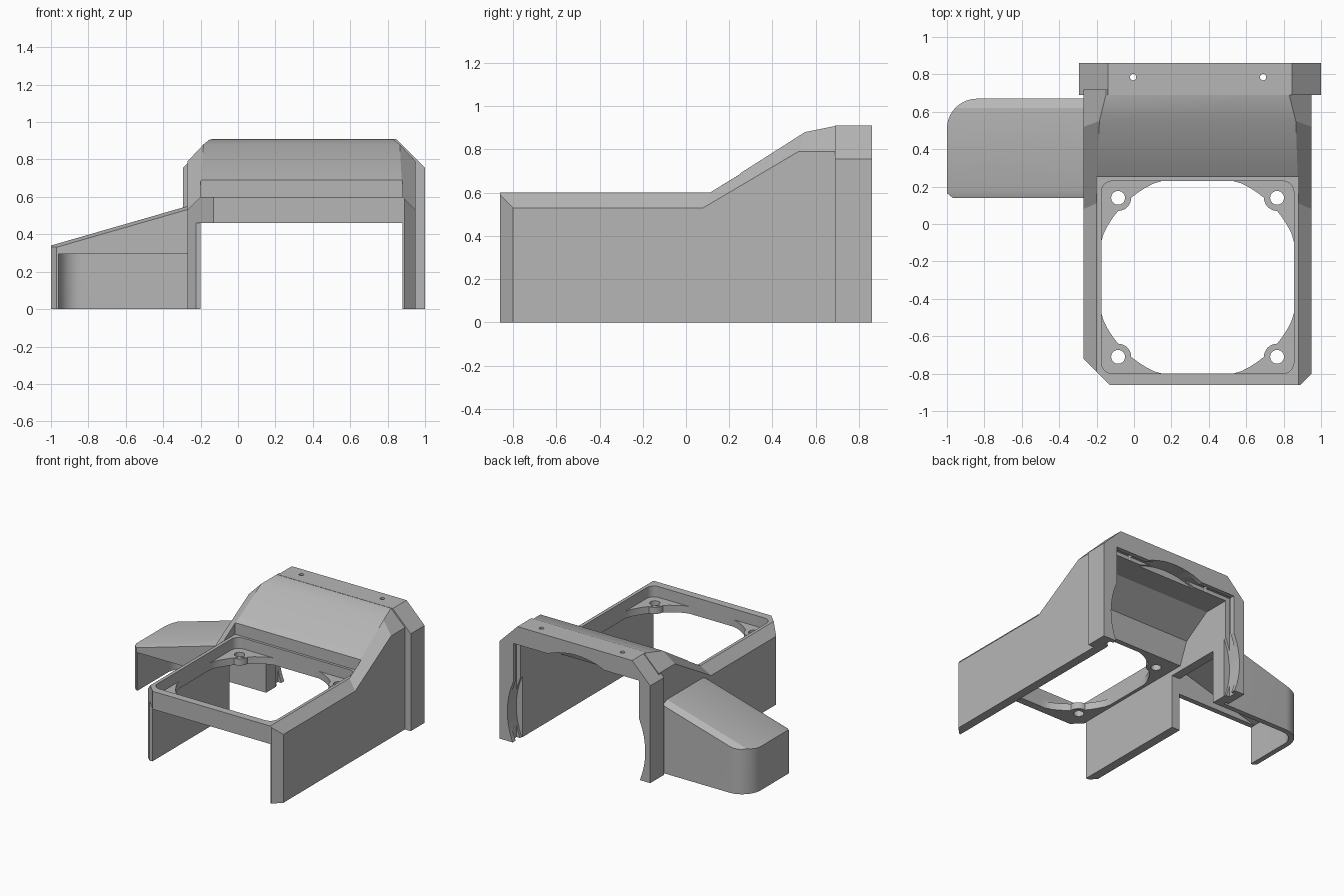
import bpy, bmesh, math
from mathutils import Vector

if "Cube" in bpy.data.objects:
    bpy.data.objects.remove(bpy.data.objects["Cube"])

grey = bpy.data.materials.new("plain grey")
grey.use_nodes = True
grey.diffuse_color = (0.47, 0.47, 0.47, 1)
grey.node_tree.nodes["Principled BSDF"].inputs["Base Color"].default_value = (0.47, 0.47, 0.47, 1)

CX, CY = 0.34, -0.285          # fan centre
IN_L, IN_R = -0.2, 0.88        # inner faces of the side walls


def finish(name, bm):
    bmesh.ops.recalc_face_normals(bm, faces=bm.faces)
    mesh = bpy.data.meshes.new(name)
    bm.to_mesh(mesh)
    bm.free()
    mesh.materials.append(grey)
    ob = bpy.data.objects.new(name, mesh)
    bpy.context.collection.objects.link(ob)
    return ob


def loft(name, rings, planes=()):
    """Skin closed rings, cap the ends, then trim with (point, normal) planes."""
    bm = bmesh.new()
    rows = [[bm.verts.new(p) for p in ring] for ring in rings]
    for a, b in zip(rows, rows[1:]):
        for i in range(len(a)):
            j = (i + 1) % len(a)
            bm.faces.new((a[i], a[j], b[j], b[i]))
    bm.faces.new(rows[0])
    bm.faces.new(rows[-1])
    for co, no in planes:
        geom = bm.verts[:] + bm.edges[:] + bm.faces[:]
        bmesh.ops.bisect_plane(bm, geom=geom, plane_co=co, plane_no=no, clear_outer=True)
        bmesh.ops.holes_fill(bm, edges=[e for e in bm.edges if e.is_boundary])
    return finish(name, bm)


def prism(name, pts, lo, hi, axis="z", planes=()):
    place = {"x": lambda p, t: (t, p[0], p[1]),
             "y": lambda p, t: (p[0], t, p[1]),
             "z": lambda p, t: (p[0], p[1], t)}[axis]
    return loft(name, [[place(p, t) for p in pts] for t in (lo, hi)], planes)


def box(name, x0, x1, y0, y1, z0, z1):
    return prism(name, [(x0, y0), (x1, y0), (x1, y1), (x0, y1)], z0, z1)


def arc(cx, cy, r, a0, a1, n):
    return [(cx + r * math.cos(math.radians(a0 + (a1 - a0) * i / n)),
             cy + r * math.sin(math.radians(a0 + (a1 - a0) * i / n))) for i in range(n + 1)]


def circle(cx, cy, r, n=32):
    return arc(cx, cy, r, 0, 360, n)[:-1]


def combine(target, tool, operation="DIFFERENCE"):
    mod = target.modifiers.new("join", "BOOLEAN")
    mod.operation, mod.solver, mod.object = operation, "EXACT", tool
    bpy.context.view_layer.objects.active = target
    bpy.ops.object.modifier_apply(modifier=mod.name)
    bpy.data.objects.remove(tool)


def section(ys, zs, yt, zt, inset, x0=-0.27, x1=0.95):
    """Cross-section with chamfered shoulders."""
    return [(x0, ys, 0), (x0, ys, zs), (x0 + inset, yt, zt),
            (x1 - inset, yt, zt), (x1, ys, zs), (x1, ys, 0)]


# Body with rising hood and clipped front corners
body = loft("fan_cover_body", [
    section(-0.86, 0.53, -0.86, 0.6, 0.07),
    section(0.08, 0.53, 0.11, 0.6, 0.07),
    section(0.52, 0.79, 0.55, 0.88, 0.085),
    section(0.69, 0.79, 0.69, 0.908, 0.12),
    section(0.72, 0.79, 0.72, 0.908, 0.12)],
    planes=[((-0.27, -0.72, 0), (-1, -1, 0)), ((0.95, -0.8, 0), (1, -1, 0))])

# Wider collar at the back
collar = loft("collar", [section(y, 0.755, y, 0.91, 0.155, -0.295, 1.0) for y in (0.69, 0.86)])
combine(body, collar, "UNION")

# Hollow underside, following the hood
combine(body, prism("cavity", [(-1, -0.1), (-1, 0.46), (0.27, 0.46), (0.34, 0.63),
                               (0.56, 0.77), (1, 0.77), (1, -0.1)], IN_L, IN_R, "x"))
combine(body, box("wall_end_trim", -0.4, -0.19, -1, -0.765, -0.1, 0.46))

# Round opening and panel slot inside the collar
combine(body, prism("rear_bore", circle(CX, 0.23, 0.592, 64), 0.75, 0.95, "y"))
combine(body, box("panel_slot", CX - 0.575, CX + 0.575, 0.77, 0.825, -0.1, 0.8))

# Flat deck in front of the hood
combine(body, box("deck_cut", IN_L, IN_R, -1, 0.25, 0.599, 1.1))

# Fan well with rounded corners
h, r = 0.515, 0.06
well = []
for k, (sx, sy) in enumerate([(1, 1), (-1, 1), (-1, -1), (1, -1)]):
    well += arc(CX + sx * (h - r), CY + sy * (h - r), r, 90 * k, 90 * k + 90, 6)
combine(body, prism("fan_well", well, 0.515, 0.8))

# Air opening leaves a tab in each corner
clip = lambda v, c: max(c - h, min(c + h, v))
air = [(clip(x, CX), clip(y, CY)) for x, y in circle(CX, CY, 0.554, 72)]
combine(body, prism("air_opening", air, 0.3, 0.55))

# Screw bosses and holes on the tabs
for sx in (-1, 1):
    for sy in (-1, 1):
        x, y = CX + sx * 0.425, CY + sy * 0.425
        combine(body, prism("boss", circle(x, y, 0.07), 0.462, 0.513), "UNION")
        combine(body, prism("boss_hole", circle(x, y, 0.037), 0.3, 0.7))

# Small screw holes through the collar top
for x in (-0.005, 0.69):
    combine(body, prism("collar_hole", circle(x, 0.785, 0.017, 16), 0.7, 1.0))

# Passage from the body into the side duct
combine(body, box("duct_passage", -0.4, -0.1, 0.18, 0.63, -0.1, 0.42))

# Side duct: rounded rear corner, sloping roof with eased edges
slope = 0.288
end = -0.24
roof = Vector((-slope, 0, 1))
outline = [(-1, 0.165), (-0.97, 0.14), (end, 0.14), (end, 0.67)] + arc(-0.84, 0.51, 0.16, 90, 180, 10)
duct = prism("side_duct", outline, 0, 0.8, planes=[
    ((-1, 0, 0.34), roof),
    ((-1, 0.62, 0.34), roof + Vector((0, 0.5, 0))),
    ((-1, 0.185, 0.34), roof + Vector((0, -0.4, 0)))])
inner = [(-0.96, 0.18), (-0.1, 0.18), (-0.1, 0.63)] + arc(-0.84, 0.51, 0.12, 90, 180, 10)
combine(duct, prism("duct_cavity", inner, -0.1, 0.8, planes=[((-1, 0, 0.285), roof)]))
combine(duct, box("duct_front_opening", -0.96, -0.1, 0, 0.3, -0.1, 0.295))

for ob in (body, duct):
    bpy.ops.object.select_all(action="DESELECT")
    ob.select_set(True)
    bpy.context.view_layer.objects.active = ob
    bpy.ops.object.shade_smooth_by_angle(angle=math.radians(25))
